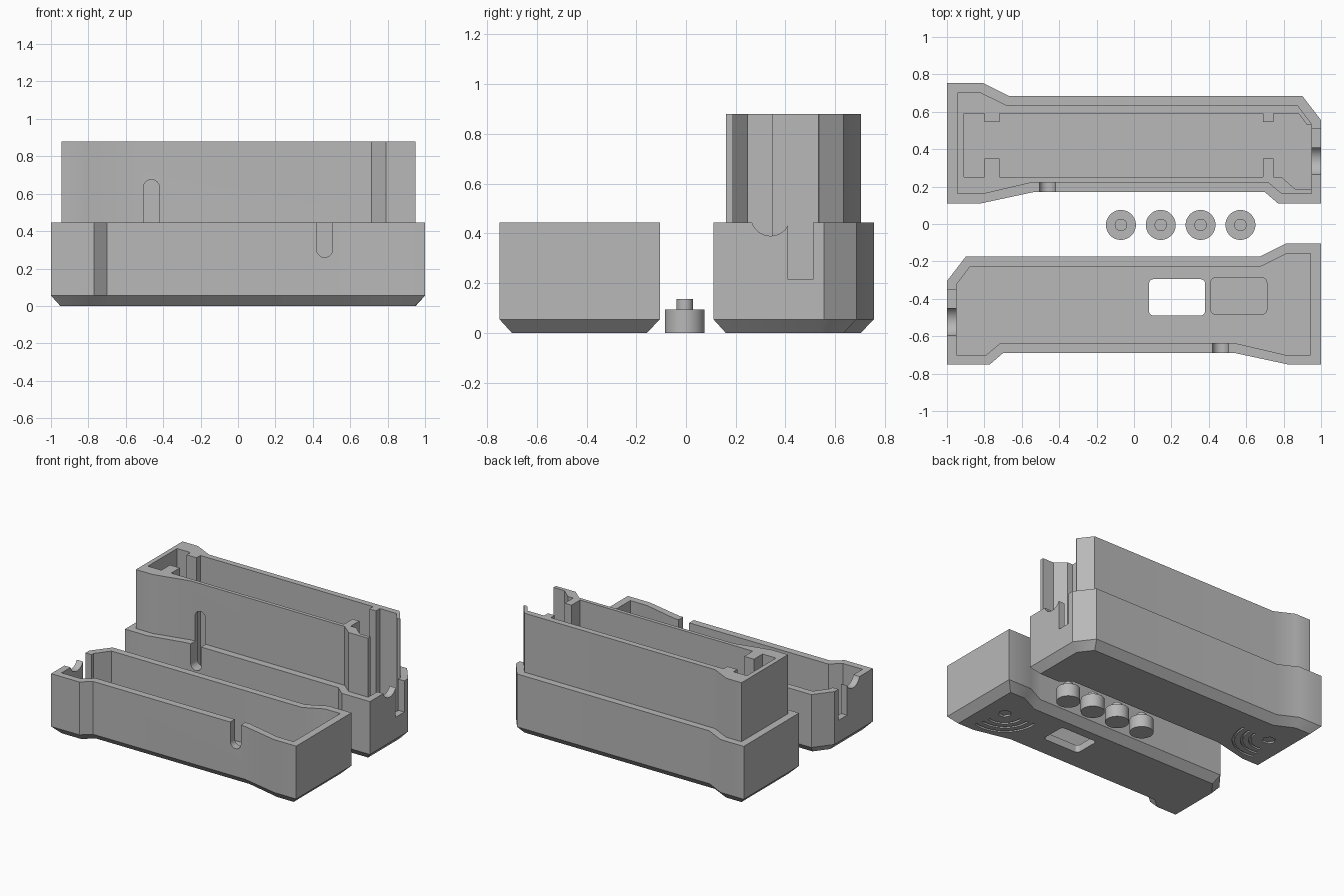
import bpy, bmesh
from math import cos, sin, radians

default = bpy.data.objects.get("Cube")
if default:
    bpy.data.objects.remove(default, do_unlink=True)

GREY = (0.48, 0.48, 0.48, 1)
grey = bpy.data.materials.new("plain grey")
grey.use_nodes = True
grey.diffuse_color = GREY
grey.node_tree.nodes["Principled BSDF"].inputs["Base Color"].default_value = GREY

RIM, TOP, FLOOR = 0.445, 0.88, 0.055

# Plan outlines of a half: outer wall and the same line moved inwards
OUTER = [(-1, -.75), (-.77, -.75), (-.7, -.69), (.54, -.69), (.82, -.75), (1, -.75),
         (1, -.105), (.81, -.105), (.67, -.175), (-.9, -.175), (-1, -.305)]
INNER = [(-.95, -.7), (-.79, -.7), (-.715, -.637), (.54, -.637), (.81, -.7), (.945, -.7),
         (.945, -.157), (.82, -.157), (.68, -.226), (-.875, -.226), (-.95, -.325)]
CAVITY = [(-.95, -.672), (-.86, -.672), (-.79, -.61), (.91, -.61),
          (.91, -.27), (-.88, -.27), (-.925, -.33), (-.95, -.33)]


def loft(name, rings):
    """Closed solid through matching rings of points."""
    bm = bmesh.new()
    loops = [[bm.verts.new(p) for p in ring] for ring in rings]
    for a, b in zip(loops, loops[1:]):
        for i in range(len(a)):
            j = (i + 1) % len(a)
            bm.faces.new((a[i], a[j], b[j], b[i]))
    bm.faces.new(loops[0])
    bm.faces.new(loops[-1])
    bmesh.ops.recalc_face_normals(bm, faces=bm.faces)
    mesh = bpy.data.meshes.new(name)
    bm.to_mesh(mesh)
    bm.free()
    mesh.materials.append(grey)
    obj = bpy.data.objects.new(name, mesh)
    bpy.context.collection.objects.link(obj)
    return obj


def activate(obj):
    bpy.ops.object.select_all(action="DESELECT")
    obj.select_set(True)
    bpy.context.view_layer.objects.active = obj


def cut(body, cutter):
    activate(body)
    mod = body.modifiers.new("cut", "BOOLEAN")
    mod.operation, mod.solver, mod.object = "DIFFERENCE", "EXACT", cutter
    bpy.ops.object.modifier_apply(modifier=mod.name)
    bpy.data.objects.remove(cutter, do_unlink=True)


def finish(obj):
    activate(obj)
    bpy.ops.object.shade_smooth_by_angle(angle=radians(30))
    mod = obj.modifiers.new("clean shading", "WEIGHTED_NORMAL")
    mod.keep_sharp = True


def arc(cx, cy, r, start, end, steps=16):
    angles = [radians(start + (end - start) * i / steps) for i in range(steps + 1)]
    return [(cx + r * cos(a), cy + r * sin(a)) for a in angles]


def rect(x0, x1, y0, y1):
    return [(x0, y0), (x1, y0), (x1, y1), (x0, y1)]


def round_rect(x0, x1, y0, y1, r=.025):
    corners = [(x1 - r, y1 - r), (x0 + r, y1 - r), (x0 + r, y0 + r), (x1 - r, y0 + r)]
    return [p for i, (x, y) in enumerate(corners) for p in arc(x, y, r, 90 * i, 90 * i + 90, 5)]


class Half:
    """Frame of one case half; the rear one is mirrored and moved back."""

    def __init__(self, side, shift):
        self.side, self.shift = side, shift

    def place(self, x, y, z):
        return (self.side * x, y + self.shift, z)

    def levels(self, name, *pairs):
        return loft(name, [[self.place(x, y, z) for x, y in pts] for pts, z in pairs])

    def prism(self, pts, z0, z1, name="cutter"):
        return self.levels(name, (pts, z0), (pts, z1))

    def along_y(self, pts, y0, y1):
        return loft("cutter", [[self.place(x, y, z) for x, z in pts] for y in (y0, y1)])

    def along_x(self, pts, x0, x1):
        return loft("cutter", [[self.place(x, y, z) for y, z in pts] for x in (x0, x1)])

    def shared_cuts(self, body, slot_top):
        # End wall: round cable cradle and a deeper straight slot
        cut(body, self.along_x(arc(-.52, .469, .079, 0, 345, 23), -1.05, -.93))
        cut(body, self.along_x(rect(-.45, -.35, .215, .6), -1.05, -.93))
        # Long wall: narrow slot with round ends
        r, x = .043, .463
        slot = arc(x, slot_top - r, r, 0, 180) + arc(x, .26 + r, r, 180, 360)
        cut(body, self.along_y(slot, -.74, -.59))
        # Underside emblem: hexagon with three arcs
        cx, cy = .79, -.4
        cut(body, self.prism(arc(cx, cy, .045, 0, 300, 5), -.02, .012))
        for radius in (.12, .175, .23):
            band = arc(cx, cy, radius, 175, 285) + arc(cx, cy, radius + .016, 285, 175)
            cut(body, self.prism(band, -.02, .012))


# Front half: open tray with a window in its floor
front = Half(1, 0)
tray = front.levels("front_case", (INNER, 0), (OUTER, FLOOR), (OUTER, RIM))
cut(tray, front.prism(INNER, FLOOR, 1))
front.shared_cuts(tray, .6)
cut(tray, front.prism(round_rect(.08, .38, -.49, -.295), -.1, .1))
cut(tray, front.prism(round_rect(.41, .71, -.482, -.288), .035, .1))
finish(tray)

# Rear half: deep case with a tall collar that fits into the tray
rear = Half(-1, .86)
case = rear.levels("rear_case", (INNER, 0), (OUTER, FLOOR), (OUTER, RIM),
                   (INNER, RIM), (INNER, TOP))
cut(case, rear.prism(CAVITY, FLOOR, 1))
cut(case, rear.prism(rect(-.97, -.93, -.672, -.33), RIM + .001, 1))
rear.shared_cuts(case, .675)
finish(case)

# Guide posts inside the rear case
for end, x0, x1 in (("cable", -.745, -.69), ("closed", .72, .8)):
    for wall, y0, y1 in (("front", -.61, -.51), ("back", -.315, -.27)):
        rear.prism(rect(x0, x1, y0, y1), FLOOR, TOP, f"{end}_{wall}_post")

# Four loose buttons with a thin stem
for i in range(4):
    x, y = -.07 + .213 * i, -.005
    wide = arc(x, y, .08, 0, 352.5, 47)
    thin = arc(x, y, .033, 0, 352.5, 47)
    profile = ((wide, 0), (wide, .095), (thin, .095), (thin, .137))
    button = loft(f"button_{i + 1}", [[(px, py, z) for px, py in ring] for ring, z in profile])
    finish(button)
